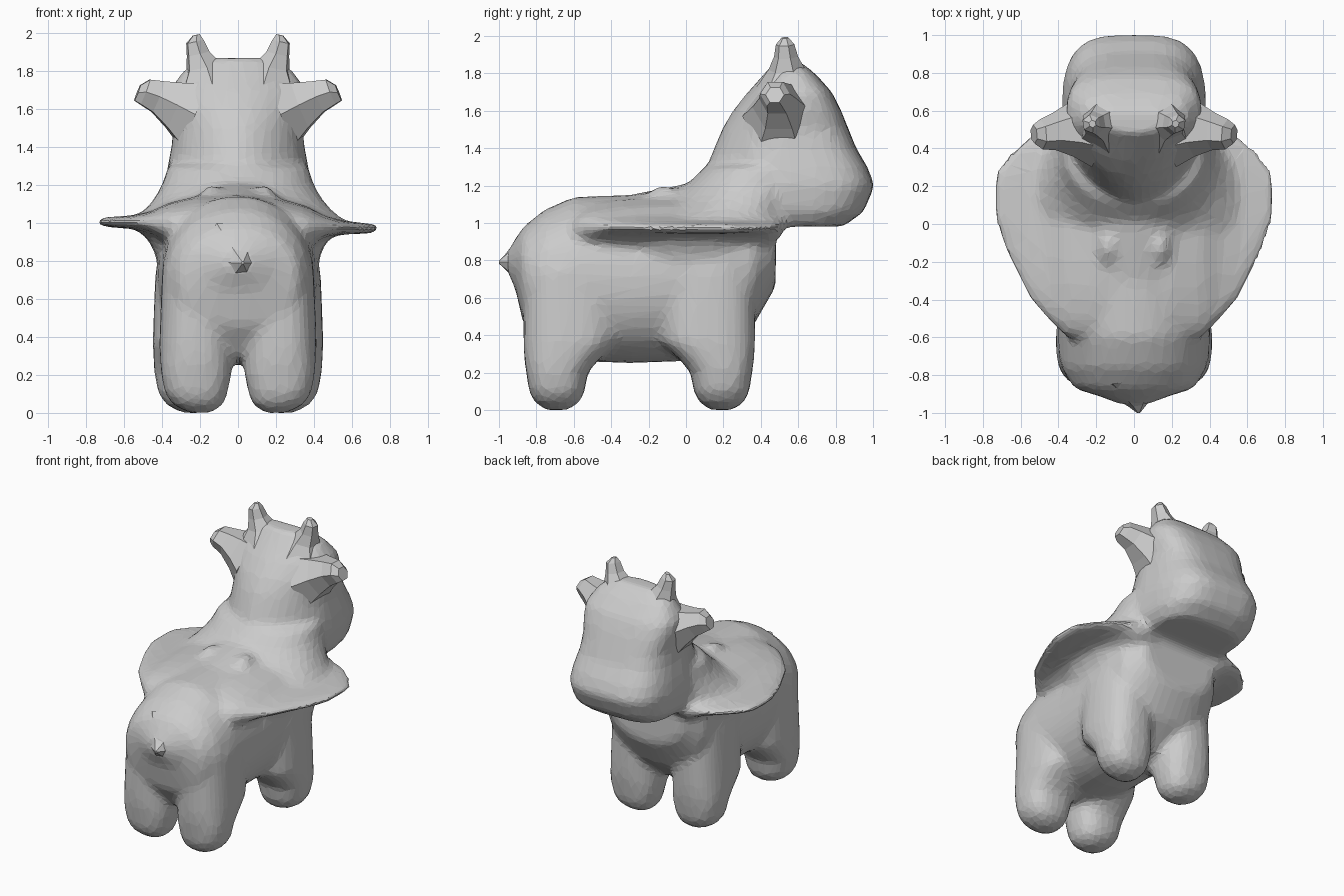
import bpy, bmesh, math
from mathutils import Vector

if "Cube" in bpy.data.objects:
    bpy.data.objects.remove(bpy.data.objects["Cube"])


def loft(name, rings):
    """Closed skin through a list of rings (equal point counts)."""
    bm = bmesh.new()
    loops = [[bm.verts.new(p) for p in r] for r in rings]
    n = len(loops[0])
    for a, b in zip(loops, loops[1:]):
        for i in range(n):
            j = (i + 1) % n
            bm.faces.new((a[i], a[j], b[j], b[i]))
    bm.faces.new(loops[0][::-1])
    bm.faces.new(loops[-1])
    bmesh.ops.recalc_face_normals(bm, faces=bm.faces[:])
    me = bpy.data.meshes.new(name)
    bm.to_mesh(me)
    bm.free()
    ob = bpy.data.objects.new(name, me)
    bpy.context.collection.objects.link(ob)
    return ob


def oval(u0, v0, ru, rv, pos=2.0, neg=None, n=32):
    """Superellipse points; exponent pos for v > v0, neg for v < v0."""
    out = []
    for i in range(n):
        t = 2 * math.pi * i / n
        c, s = math.cos(t), math.sin(t)
        e = 2 / (pos if s >= 0 or neg is None else neg)
        out.append((u0 + ru * math.copysign(abs(c) ** e, c),
                    v0 + rv * math.copysign(abs(s) ** e, s)))
    return out


def slab(name, rows, pos, neg):
    """Loft of horizontal slices: z, y back, y front, half width."""
    return loft(name, [[(x, y, z) for x, y in oval(0, (a + b) / 2, w, (b - a) / 2, pos, neg)]
                       for z, a, b, w in rows])


# Torso: y, z low, z high, half width
torso = [(-.96, .75, .84, .06), (-.91, .64, .92, .19), (-.87, .46, .98, .32), (-.76, .3, 1.07, .385),
         (-.6, .26, 1.14, .4), (-.3, .25, 1.15, .41), (0, .26, 1.21, .425),
         (.2, .3, 1.27, .425), (.36, .45, 1.2, .4), (.48, .66, 1.1, .3)]
parts = [loft("torso", [[(x, y, z) for x, z in oval(0, (a + b) / 2, w, (b - a) / 2, 2.1, 2.2)]
                        for y, a, b, w in torso])]

# Neck and head, then the flare where neck meets flaps and flaps meet flanks
parts.append(slab("head", [
    (.98, .3, .84, .31), (1.06, .1, .95, .37), (1.2, .06, 1.01, .385), (1.3, .11, .97, .37),
    (1.4, .15, .91, .35), (1.5, .19, .87, .34), (1.6, .25, .83, .36),
    (1.7, .33, .78, .36), (1.8, .42, .69, .29), (1.87, .48, .6, .2)], 3.4, 1.8))
parts.append(slab("neck_flare", [
    (1.02, -.32, .55, .55), (1.07, -.2, .57, .49), (1.13, -.08, .6, .44),
    (1.2, .0, .65, .4), (1.3, .1, .65, .37)], 2.6, 2.0))
parts.append(slab("flank_flare", [
    (.75, -.35, .4, .41), (.86, -.42, .45, .445), (.92, -.45, .48, .48), (.97, -.48, .5, .54)], 2.8, 2.4))

# Flaring side flaps: x, y back, y front, z low, z high
flap = [(.745, .03, .26, .97, 1.01), (.67, -.17, .37, .96, 1.015), (.56, -.39, .47, .955, 1.025),
        (.46, -.51, .51, .93, 1.05), (.36, -.6, .53, .86, 1.1), (.2, -.62, .5, .84, 1.14)]
flap = [(-f[0],) + f[1:] for f in flap] + flap[::-1]
parts.append(loft("side_flaps", [[(x, y, z - .025 * x) for y, z in
                                  oval((a + b) / 2, (c + d) / 2, (b - a) / 2, (d - c) / 2, 2.6)]
                                 for x, a, b, c, d in flap]))

# Legs: z, x centre, x radius, y radius; web spreads the leg towards the belly
leg = [(0, -.02, .06, .06, 0), (.04, -.01, .13, .12, 0), (.1, 0, .165, .15, 0), (.2, 0, .185, .165, 0),
       (.27, 0, .19, .2, .025), (.36, 0, .195, .25, .07), (.75, -.02, .2, .26, .08)]
for side in (-1, 1):
    for label, xc, yc, s in (("back", .22, -.69, 1), ("front", .255, .19, -1)):
        parts.append(loft(label + "_leg", [
            [(side * x, y, z) for x, y in oval(xc + dx, yc + s * web, rx, ry, 2.5)]
            for z, dx, rx, ry, web in leg]))

# Faint shoulder bumps on the back
for side in (-1, 1):
    parts.append(loft("back_bump", [[(x, y, z) for x, y in oval(side * .14, -.12, r, r * 1.8)]
                                    for z, r in ((1.05, .08), (1.16, .05), (1.2, .02))]))

# Fuse the soft parts into one skin
bpy.ops.object.select_all(action='DESELECT')
for p in parts:
    p.select_set(True)
body = parts[0]
bpy.context.view_layer.objects.active = body
bpy.ops.object.join()
body.name = "body_and_head"
m = body.modifiers.new("fuse", 'REMESH')
m.mode = 'VOXEL'
m.voxel_size = .022
m = body.modifiers.new("soften", 'SMOOTH')
m.factor, m.iterations = .5, 14
m = body.modifiers.new("facets", 'DECIMATE')
m.ratio = .12


def spike(name, pts, radii, n=6):
    """Faceted tapering horn along a path."""
    d = (Vector(pts[-1]) - Vector(pts[0])).normalized()
    q = d.to_track_quat('Z', 'Y')
    return loft(name, [[Vector(p) + q @ Vector((x * r, y * r, 0)) for x, y in oval(0, 0, 1, 1, n=n)]
                       for p, r in zip(pts, radii)])


# Horns, ears and tail keep their coarse facets
for side in (-1, 1):
    spike("horn", [(side * .16, .54, 1.72), (side * .18, .54, 1.82), (side * .21, .535, 1.89),
                   (side * .227, .53, 1.955), (side * .22, .53, 1.99)], (.17, .1, .065, .05, .02))
    spike("ear", [(side * .24, .5, 1.57), (side * .33, .5, 1.62), (side * .42, .49, 1.665),
                  (side * .49, .475, 1.69), (side * .53, .475, 1.685)], (.2, .145, .1, .08, .05))
spike("tail", [(0, -.82, .8), (.01, -.91, .795), (.02, -.96, .79), (.025, -1, .79)],
      (.23, .11, .05, .008))
